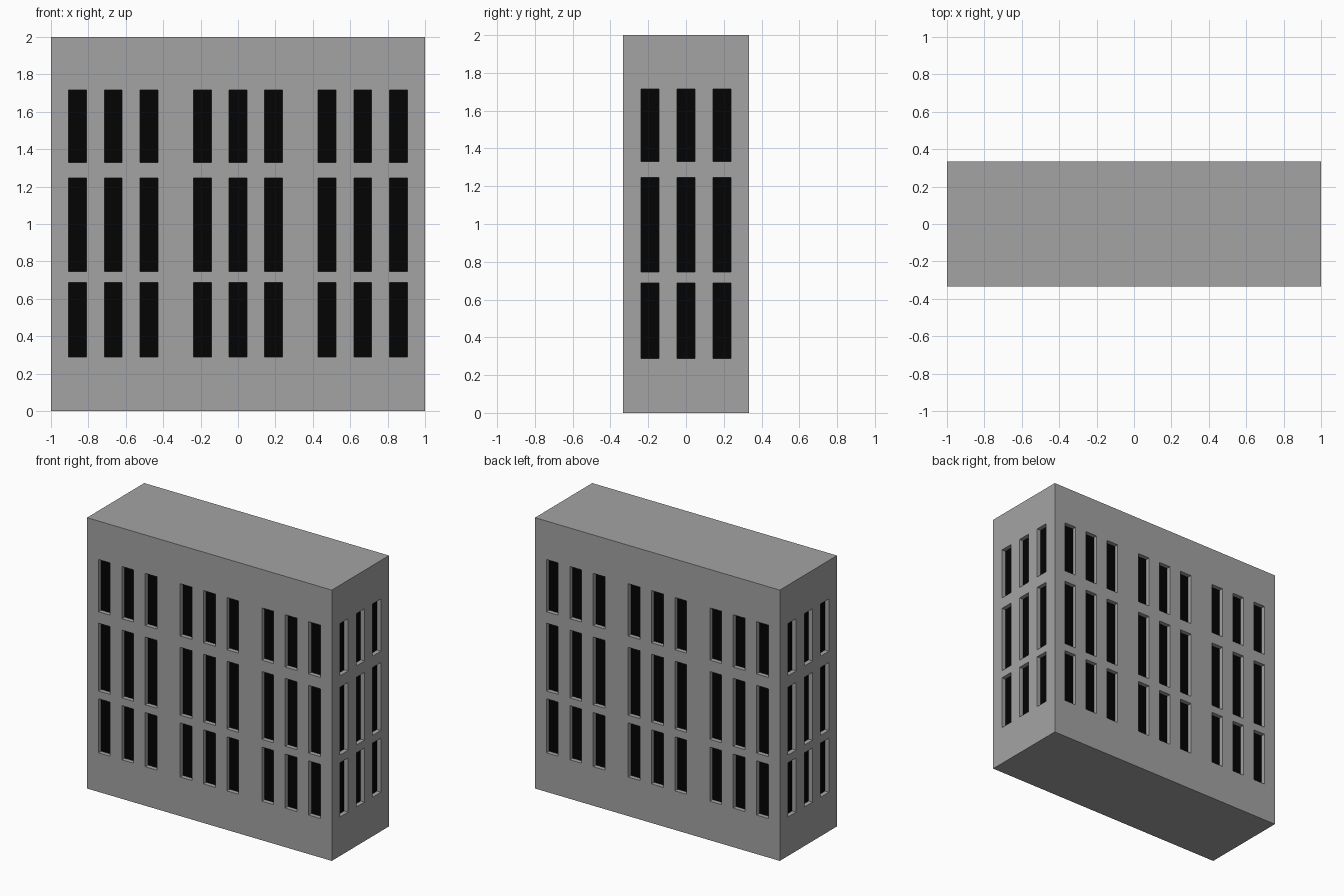
import bpy, bmesh
from mathutils import Vector

if "Cube" in bpy.data.objects:
    bpy.data.objects.remove(bpy.data.objects["Cube"])

WIDTH, DEPTH, HEIGHT = 2.0, 0.668, 2.0
PANE, PITCH, RECESS = 0.096, 0.191, 0.032


def triple(centre):
    """Left/right limits of three evenly spaced windows."""
    return [(centre + k * PITCH - PANE / 2, centre + k * PITCH + PANE / 2) for k in (-1, 0, 1)]


bays_x = [span for c in (-0.667, 0.0, 0.667) for span in triple(c)]
bays_y = triple(0.0)
rows_z = [(0.288, 0.688), (0.745, 1.246), (1.33, 1.716)]


def inside(value, spans):
    return any(a < value < b for a, b in spans)


# Building block, sliced along every window edge
bm = bmesh.new()
bmesh.ops.create_cube(bm, size=1)
for v in bm.verts:
    v.co = Vector((v.co.x * WIDTH, v.co.y * DEPTH, (v.co.z + 0.5) * HEIGHT))
for axis, spans in enumerate((bays_x, bays_y, rows_z)):
    normal = Vector((0, 0, 0))
    normal[axis] = 1
    for cut in (c for span in spans for c in span):
        bmesh.ops.bisect_plane(bm, geom=bm.verts[:] + bm.edges[:] + bm.faces[:],
                               plane_co=normal * cut, plane_no=normal)

# Plain roof and base
bm.normal_update()
for sign in (1, -1):
    flat = [f for f in bm.faces if f.normal.z * sign > 0.9]
    bmesh.ops.dissolve_faces(bm, faces=flat)

# Recessed windows on all four walls
bm.normal_update()
windows = []
for f in bm.faces:
    c = f.calc_center_median()
    if abs(f.normal.z) > 0.5 or not inside(c.z, rows_z):
        continue
    if inside(c.x, bays_x) if abs(f.normal.y) > 0.5 else inside(c.y, bays_y):
        windows.append(f)
bmesh.ops.inset_individual(bm, faces=windows, thickness=0, depth=-RECESS)
for f in windows:
    f.material_index = 1

mesh = bpy.data.meshes.new("building")
bm.to_mesh(mesh)
bm.free()

# Grey walls and dark glass
for name, shade in (("wall", 0.37), ("dark_glass", 0.001)):
    mat = bpy.data.materials.new(name)
    mat.diffuse_color = (shade, shade, shade, 1)
    mat.use_nodes = True
    mat.node_tree.nodes["Principled BSDF"].inputs["Base Color"].default_value = mat.diffuse_color
    mesh.materials.append(mat)

building = bpy.data.objects.new("building", mesh)
bpy.context.collection.objects.link(building)
